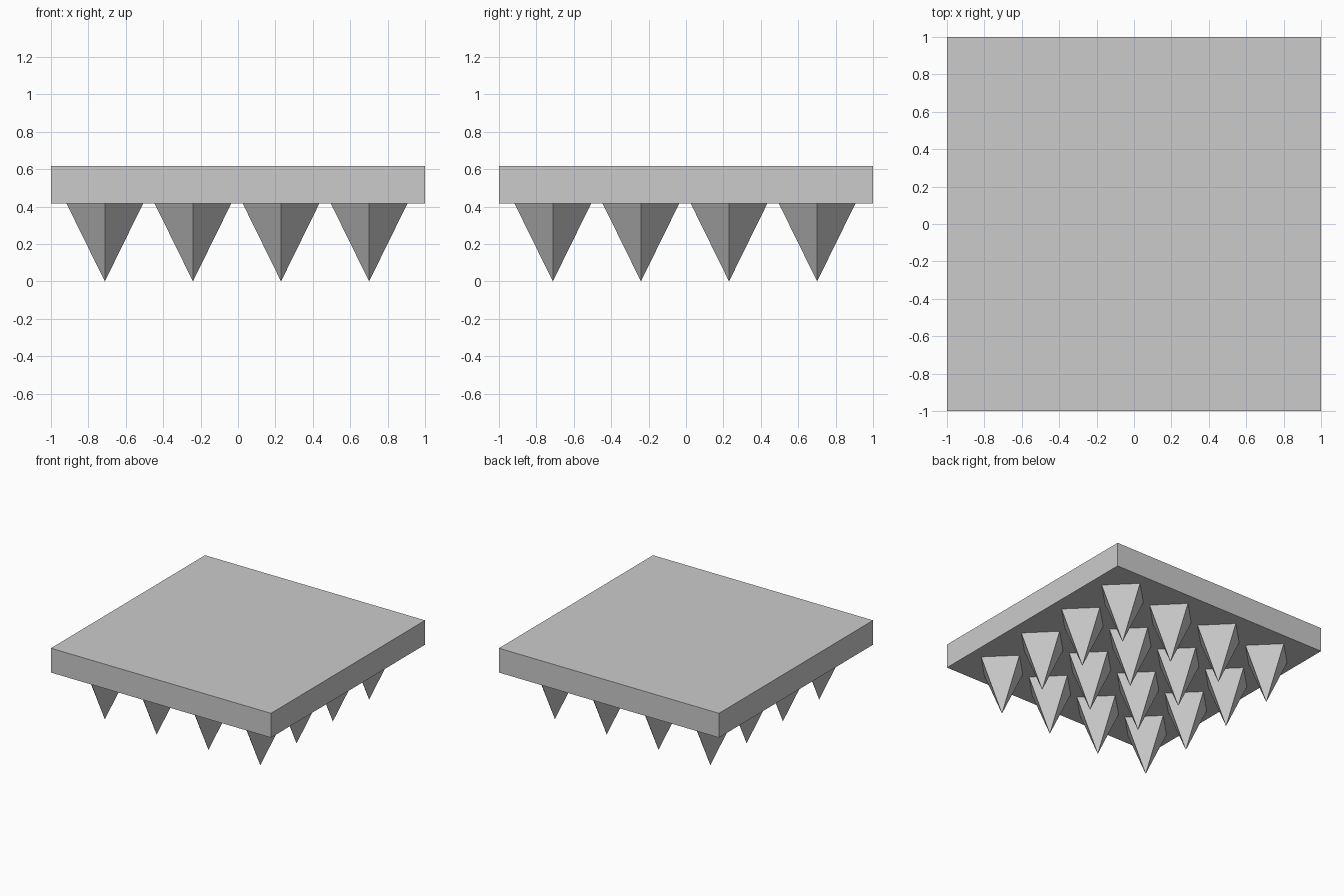
import bpy

if "Cube" in bpy.data.objects:
    bpy.data.objects.remove(bpy.data.objects["Cube"])

PLATE_BOTTOM, PLATE_TOP = 0.417, 0.617
SPIKE_RADIUS = 0.205
SPACING, FIRST = 0.471, -0.712

# Square slab
bpy.ops.mesh.primitive_cube_add(size=1, location=(0, 0, (PLATE_BOTTOM + PLATE_TOP) / 2))
plate = bpy.context.object
plate.name = "plate"
plate.scale = (2, 2, PLATE_TOP - PLATE_BOTTOM)


# Four-sided spike pointing down, its corners along the x and y axes
def add_spike(name, x, y):
    bpy.ops.mesh.primitive_cone_add(vertices=4, radius1=0, radius2=SPIKE_RADIUS,
                                    depth=PLATE_BOTTOM,
                                    location=(x, y, PLATE_BOTTOM / 2))
    bpy.context.object.name = name


# 4 x 4 grid of spikes under the slab
for row in range(4):
    for col in range(4):
        add_spike(f"spike_{row + 1}_{col + 1}",
                  FIRST + SPACING * col, FIRST + SPACING * row)
